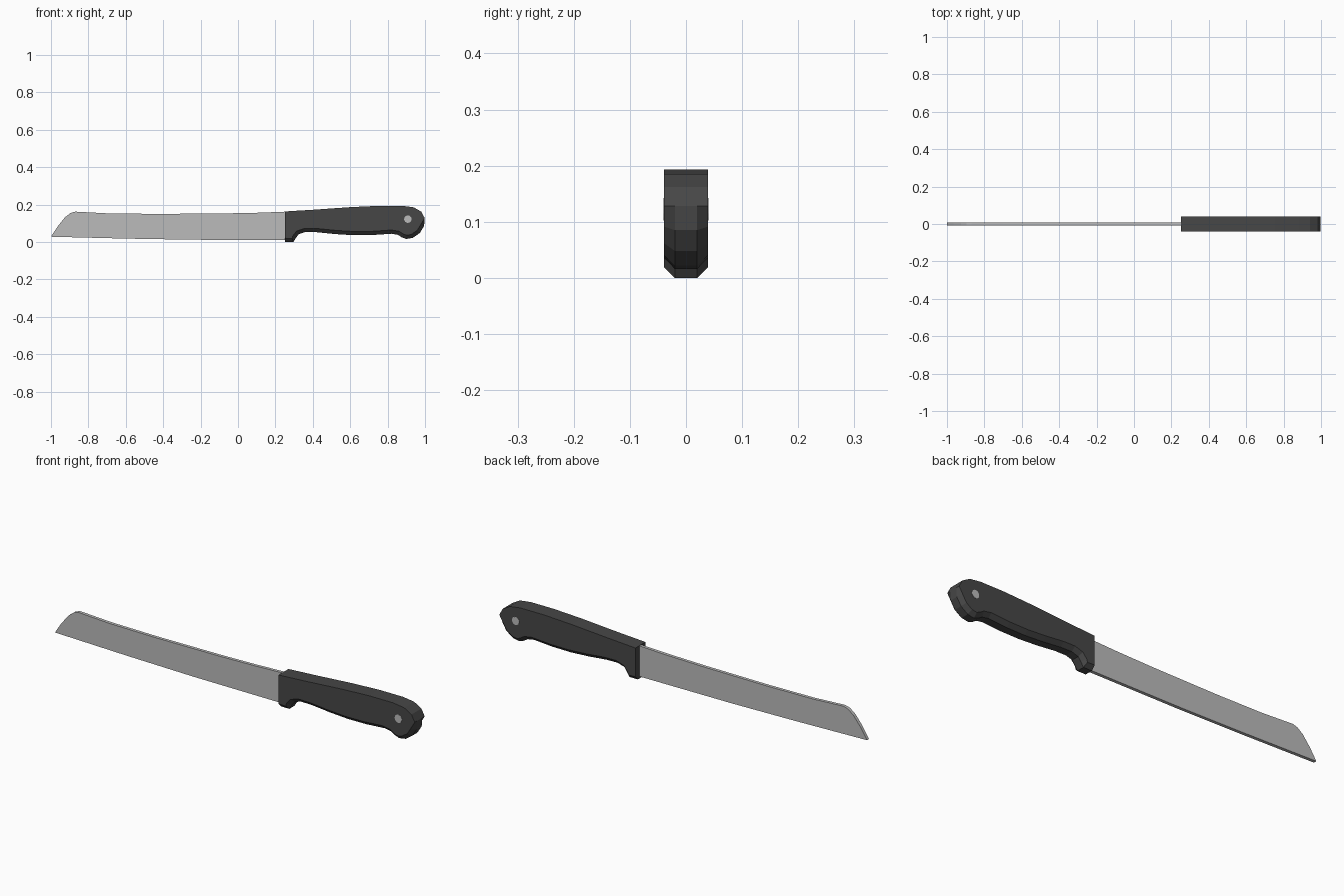
import bpy, bmesh
from math import pi
from mathutils import Vector

if "Cube" in bpy.data.objects:
    bpy.data.objects.remove(bpy.data.objects["Cube"], do_unlink=True)


def material(name, value):
    mat = bpy.data.materials.new(name)
    mat.use_nodes = True
    colour = (value, value, value, 1)
    mat.diffuse_color = colour
    mat.node_tree.nodes["Principled BSDF"].inputs["Base Color"].default_value = colour
    return mat


steel = material("light steel grey", 0.5)
plastic = material("charcoal plastic", 0.062)


def loft(name, sections, mat):
    """Join equal outlines, given as (y, points), into a closed solid."""
    bm = bmesh.new()
    rings = [[bm.verts.new((x, y, z)) for x, z in pts] for y, pts in sections]
    for a, b in zip(rings, rings[1:]):
        for i in range(len(a)):
            j = (i + 1) % len(a)
            bm.faces.new((a[i], a[j], b[j], b[i]))
    bm.faces.new(rings[0])
    bm.faces.new(rings[-1])
    bmesh.ops.recalc_face_normals(bm, faces=bm.faces)
    mesh = bpy.data.meshes.new(name)
    bm.to_mesh(mesh)
    bm.free()
    mesh.materials.append(mat)
    obj = bpy.data.objects.new(name, mesh)
    bpy.context.collection.objects.link(obj)
    return obj


# Blade: thin flat plate with a slanted, rounded tip
blade = [(-1, .028), (-.965, .082), (-.925, .132), (-.895, .155), (-.87, .162),
         (-.7, .153), (-.45, .15), (-.1, .152), (.1, .156), (.26, .162),
         (.26, .01), (-.25, .012), (-.6, .018)]
loft("blade", [(-.008, blade), (.008, blade)], steel)

# Handle: square-edged spine, chamfered grip and butt
spine = [(.25, .163), (.4, .172), (.6, .186), (.75, .193), (.88, .193),
         (.94, .185), (.98, .162), (.998, .128)]
grip = [(.995, .085), (.972, .048), (.935, .022), (.9, .016), (.875, .025),
        (.855, .038), (.82, .044), (.72, .037), (.62, .036), (.52, .042),
        (.42, .052), (.36, .053), (.325, .042), (.31, .022), (.296, 0), (.25, 0)]
outline = [Vector(p) for p in spine + grip]


def inset(points, first, depth):
    """Pull the points from index first onward inward by depth."""
    result = list(points)
    for i in range(first, len(points)):
        if i == len(points) - 1:
            inward = Vector((0, 1))
        else:
            along = (points[i + 1] - points[i - 1]).normalized()
            inward = Vector((along.y, -along.x))
        result[i] = points[i] + inward * depth
    return result


face = inset(outline, len(spine), .02)
loft("handle", [(-.039, face), (-.02, outline), (.02, outline), (.039, face)], plastic)

# Rivet through the butt, nearly flush on both sides
bpy.ops.mesh.primitive_cylinder_add(vertices=16, radius=.02, depth=.08,
                                    location=(.908, 0, .122), rotation=(pi / 2, 0, 0))
rivet = bpy.context.object
rivet.name = "handle_rivet"
rivet.data.materials.append(steel)
